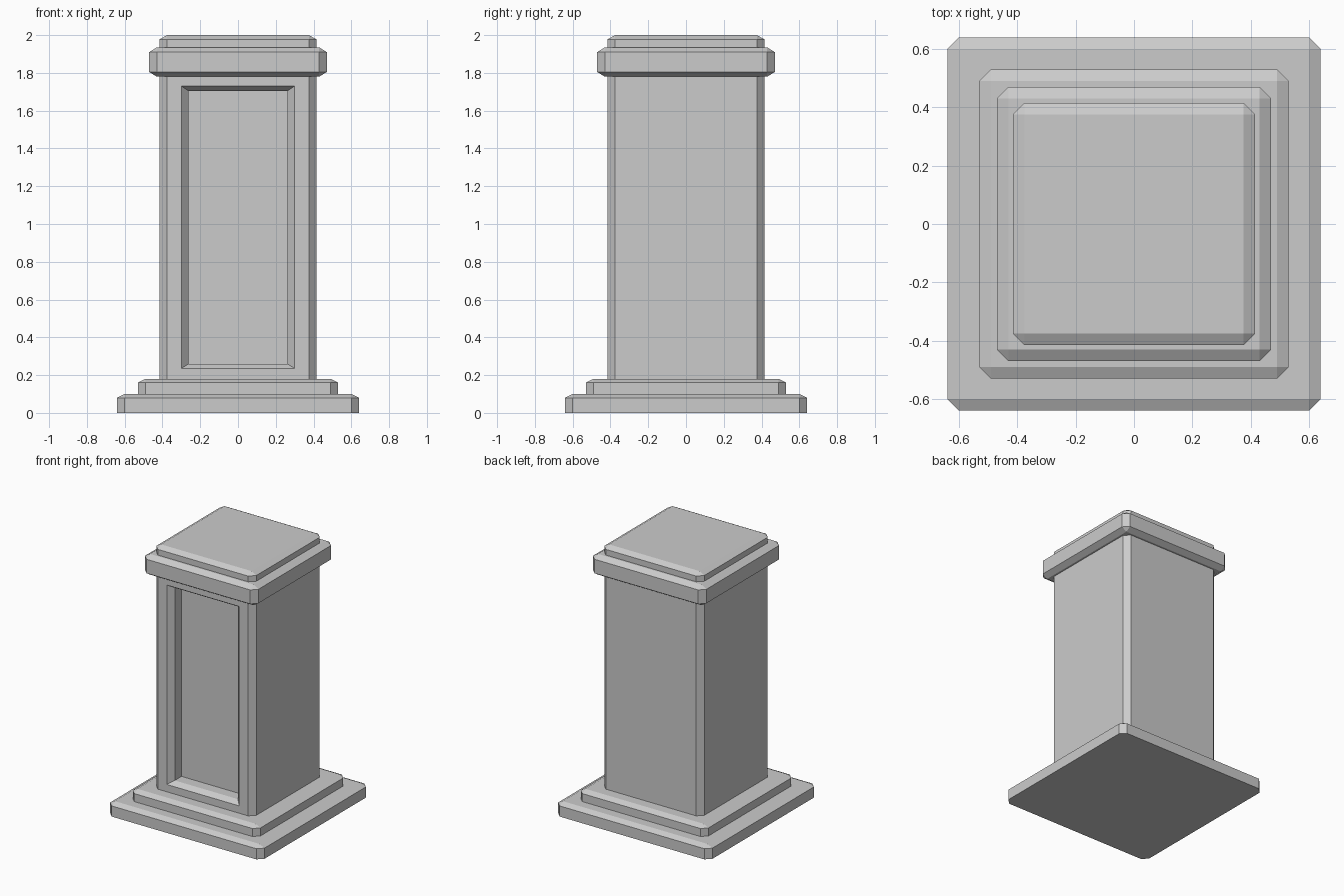
import bpy, bmesh, math

if "Cube" in bpy.data.objects:
    bpy.data.objects.remove(bpy.data.objects["Cube"])

C = 0.04  # chamfer width in plan


def octagon(h, z):
    """Square outline of half-width h with clipped corners."""
    k = h - C
    return [(sx * a, sy * b, z) for sx in (-1, 1) for sy in (-1, 1)
            for a, b in ((h, k), (k, h))]


def square(h, z):
    return [(sx * h, sy * h, z) for sx in (-1, 1) for sy in (-1, 1)]


def hull(points):
    """Convex block with clean flat faces."""
    bm = bmesh.new()
    for p in points:
        bm.verts.new(p)
    bmesh.ops.convex_hull(bm, input=bm.verts[:])
    bmesh.ops.dissolve_limit(bm, angle_limit=math.radians(1),
                             verts=bm.verts[:], edges=bm.edges[:])
    bmesh.ops.recalc_face_normals(bm, faces=bm.faces[:])
    return bm


def finish(name, bm):
    me = bpy.data.meshes.new(name)
    bm.to_mesh(me)
    bm.free()
    ob = bpy.data.objects.new(name, me)
    bpy.context.collection.objects.link(ob)
    return ob


def slab(name, h, z0, z1, top, bottom=0):
    """Slab with chamfered top edge and optional chamfered bottom edge."""
    pts = octagon(h, z0 + bottom) + octagon(h, z1 - top) + square(h - C, z1)
    if bottom:
        pts += square(h - C, z0)
    finish(name, hull(pts))


# stepped base
slab("base_plinth", 0.64, 0.0, 0.10, 0.02)
slab("base_step", 0.53, 0.10, 0.18, 0.02)

# shaft with a recessed front panel
bm = hull(octagon(0.415, 0.18) + octagon(0.415, 1.78))
bm.normal_update()
front = min(bm.faces, key=lambda f: f.calc_center_median().y)
for hw, y, lo, hi in ((0.30, -0.415, 0.235, 1.73),
                      (0.262, -0.375, 0.26, 1.705),
                      (0.262, -0.295, 0.26, 1.705)):
    bmesh.ops.inset_individual(bm, faces=[front], thickness=0.01)
    for v in front.verts:
        v.co = (math.copysign(hw, v.co.x), y, lo if v.co.z < 1 else hi)
bm.normal_update()
finish("shaft", bm)

# cap
slab("cap", 0.47, 1.78, 1.935, 0.025, 0.025)
slab("cap_top", 0.415, 1.935, 2.0, 0.022)
